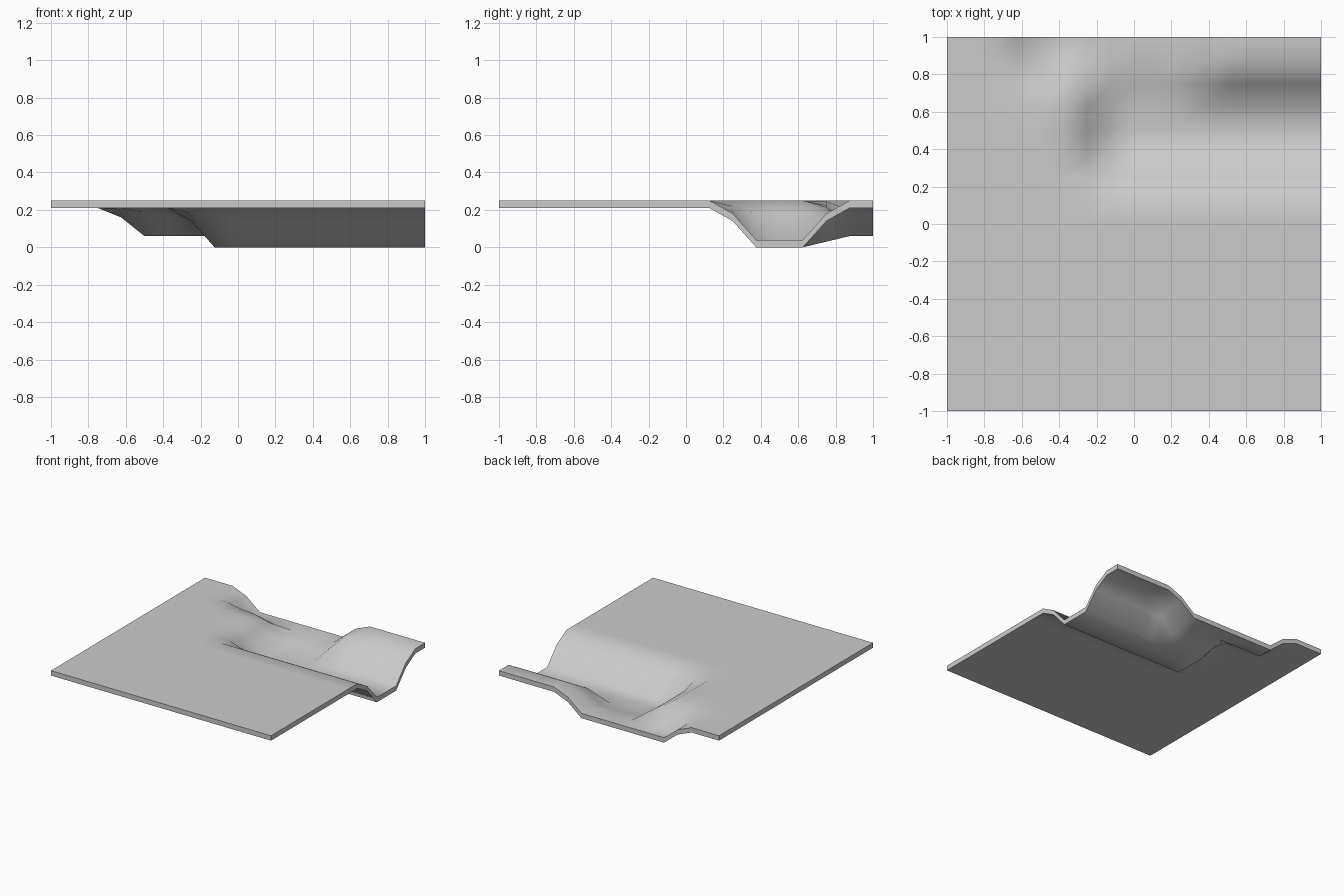
import bpy, bmesh

if "Cube" in bpy.data.objects:
    bpy.data.objects.remove(bpy.data.objects["Cube"])

TOP, THICK, N = 0.25, 0.04, 16
STEP = 2 / N


def interp(t, pts):
    """Piecewise-linear profile through (position, height) pairs."""
    if t <= pts[0][0]:
        return pts[0][1]
    for (a, za), (b, zb) in zip(pts, pts[1:]):
        if t <= b:
            return za + (zb - za) * (t - a) / (b - a)
    return pts[-1][1]


# Cross-section of the side channel (along y) and the left bank (along x)
channel = [(0.125, .25), (.25, .18), (.375, .04), (.625, .04), (.75, .18), (.875, .25)]
left_bank = [(-.375, .25), (-.25, .18), (-.125, .04)]
# Sections of the back outlet at its blend row and at its mouth
blend = [(-.75, .25), (-.625, .245), (-.5, .225), (-.375, .215), (-.25, .18),
         (-.125, .07), (.25, .07), (.375, .18)]
mouth = [(-.75, .25), (-.625, .20), (-.5, .10), (.25, .10), (.375, .20), (.5, .25)]


def height(x, y):
    if y > .8:
        return interp(x, mouth)
    if y > .7:
        return interp(x, blend)
    # softened outer corner of the bend
    if abs(x + .25) < .01 and abs(y - .25) < .01:
        return .22
    return max(interp(y, channel), interp(x, left_bank))


# Terrain tile: height grid thickened straight down
bm = bmesh.new()
grid = []
for j in range(N + 1):
    y = -1 + j * STEP
    grid.append([bm.verts.new((-1 + i * STEP, y, height(-1 + i * STEP, y)))
                 for i in range(N + 1)])
for j in range(N):
    for i in range(N):
        bm.faces.new((grid[j][i], grid[j][i + 1], grid[j + 1][i + 1], grid[j + 1][i]))
ext = bmesh.ops.extrude_face_region(bm, geom=bm.faces[:], use_keep_orig=True)
low = [g for g in ext["geom"] if isinstance(g, bmesh.types.BMVert)]
bmesh.ops.translate(bm, verts=low, vec=(0, 0, -THICK))
bmesh.ops.recalc_face_normals(bm, faces=bm.faces[:])

mesh = bpy.data.meshes.new("river_bend_tile")
bm.to_mesh(mesh)
bm.free()
tile = bpy.data.objects.new("river_bend_tile", mesh)
bpy.context.collection.objects.link(tile)

# Smooth banks, sharp rim
bpy.context.view_layer.objects.active = tile
tile.select_set(True)
bpy.ops.object.shade_smooth_by_angle(angle=0.9)
